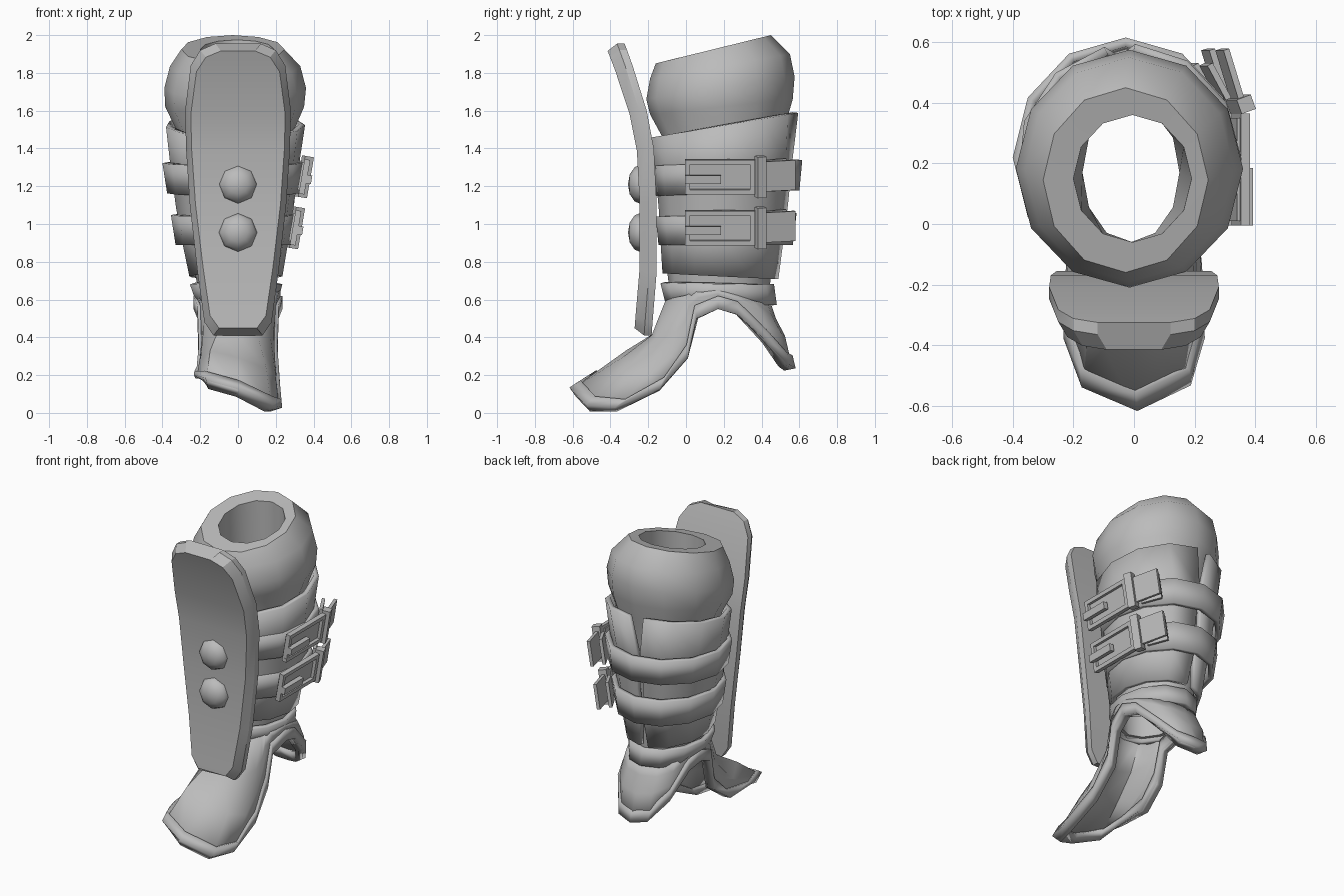
import bpy, bmesh, math
from mathutils import Matrix, Vector

if "Cube" in bpy.data.objects:
    bpy.data.objects.remove(bpy.data.objects["Cube"], do_unlink=True)

grey = bpy.data.materials.new("grey")
grey.use_nodes = True
COLOUR = (0.5, 0.5, 0.5, 1)
grey.diffuse_color = COLOUR
grey.node_tree.nodes["Principled BSDF"].inputs["Base Color"].default_value = COLOUR


def finish(name, bm, thick=0, angle=40):
    """Turn a bmesh into a shaded object, optionally with thickness."""
    bmesh.ops.recalc_face_normals(bm, faces=bm.faces)
    mesh = bpy.data.meshes.new(name)
    bm.to_mesh(mesh)
    bm.free()
    mesh.materials.append(grey)
    obj = bpy.data.objects.new(name, mesh)
    bpy.context.collection.objects.link(obj)
    if thick:
        mod = obj.modifiers.new("thickness", "SOLIDIFY")
        mod.thickness = thick
        mod.offset = 0
        mod.use_even_offset = True
    bpy.ops.object.select_all(action="DESELECT")
    obj.select_set(True)
    bpy.context.view_layer.objects.active = obj
    bpy.ops.object.shade_smooth_by_angle(angle=math.radians(angle))


def loft(name, rows, closed=True, cyclic=False, caps=False, thick=0, angle=40):
    """Skin a list of point rows; closed joins row ends, cyclic joins last to first row."""
    bm = bmesh.new()
    grid = [[bm.verts.new(p) for p in row] for row in rows]
    pairs = list(zip(grid, grid[1:])) + ([(grid[-1], grid[0])] if cyclic else [])
    n = len(grid[0])
    for a, b in pairs:
        for i in range(n if closed else n - 1):
            j = (i + 1) % n
            bm.faces.new((a[i], a[j], b[j], b[i]))
    if caps:
        bm.faces.new(grid[0])
        bm.faces.new(grid[-1])
    finish(name, bm, thick, angle)


def ring(z_front, z_back, front, back, left, right, gap=0, n=12):
    """Tilted oval; a gap opens it at the middle of the back."""
    start = math.radians(95 if gap else 90)
    points = []
    for i in range(n + 1 if gap else n):
        a = start + gap + (math.tau - 2 * gap) * i / n
        y = (front + back) / 2 + (back - front) / 2 * math.sin(a)
        x = (left + right) / 2 + (right - left) / 2 * math.cos(a)
        t = (y - front) / (back - front)
        points.append((x, y, z_front + (z_back - z_front) * t))
    return points


# Padded leg tube with rolled top cuff and open core
loft("leg_tube", [ring(*r) for r in (
    (0.6, 0.6, -0.06, 0.40, -0.17, 0.15),
    (1.875, 1.975, -0.06, 0.36, -0.2, 0.19),
    (1.85, 2.0, -0.16, 0.45, -0.3, 0.245),
    (1.77, 1.9, -0.19, 0.55, -0.36, 0.33),
    (1.66, 1.78, -0.21, 0.575, -0.39, 0.36),
    (1.58, 1.66, -0.19, 0.565, -0.385, 0.35),
    (1.47, 1.54, -0.13, 0.53, -0.33, 0.3),
    (0.75, 0.75, -0.1, 0.45, -0.23, 0.2),
    (0.6, 0.6, -0.08, 0.44, -0.2, 0.18))], cyclic=True)

# Calf wrap, pinched together between its flared slit ends
loft("calf_wrap", [ring(*r) for r in (
    (1.46, 1.59, -0.17, 0.58, -0.37, 0.34, 0.13),
    (1.3, 1.34, -0.15, 0.55, -0.345, 0.31, 0.02),
    (1.08, 1.1, -0.13, 0.525, -0.315, 0.28, 0.06),
    (0.9, 0.9, -0.12, 0.5, -0.28, 0.25, 0.02),
    (0.74, 0.71, -0.11, 0.475, -0.245, 0.22, 0.1))], closed=False, thick=0.03)

# Straps around the wrap
loft("upper_strap", [ring(1.31, 1.34, -0.16, 0.6, -0.385, 0.33),
                     ring(1.15, 1.18, -0.145, 0.585, -0.36, 0.31)], thick=0.03)
loft("lower_strap", [ring(1.04, 1.06, -0.145, 0.57, -0.34, 0.29),
                     ring(0.89, 0.89, -0.13, 0.55, -0.315, 0.265)], thick=0.03)

# Ankle band
loft("ankle_band", [ring(0.69, 0.68, -0.12, 0.45, -0.24, 0.22),
                    ring(0.57, 0.57, -0.09, 0.465, -0.2, 0.19)], thick=0.03)


def box(bm, centre, size, turn=0):
    mat = (Matrix.Translation(centre) @ Matrix.Rotation(turn, 4, "Z")
           @ Matrix.Diagonal((*size, 1)))
    bmesh.ops.create_cube(bm, size=1, matrix=mat)


# Buckles: frame, backing, prong, keeper and two loose strap tails
def buckle(name, x, z):
    bm = bmesh.new()
    for s in (-1, 1):
        box(bm, (0, 0, s * 0.08), (0.03, 0.37, 0.025))
        box(bm, (0, s * 0.172, 0), (0.03, 0.025, 0.17))
    box(bm, (-0.015, 0, 0), (0.02, 0.34, 0.15))
    box(bm, (0.025, -0.09, -0.01), (0.03, 0.19, 0.045))
    box(bm, (0.0, 0.215, 0), (0.05, 0.05, 0.22), 0.35)
    box(bm, (-0.035, 0.31, 0), (0.02, 0.18, 0.16), 0.3)
    box(bm, (-0.085, 0.29, 0), (0.02, 0.13, 0.16), 0.5)
    bm.transform(Matrix.Translation((x, 0.18, z)) @ Matrix.Rotation(0.17, 4, "Y"))
    finish(name, bm, angle=25)


buckle("upper_buckle", 0.352, 1.25)
buckle("lower_buckle", 0.305, 0.98)

# Shin plate with chamfered rim
plate = []
for z, w, y in ((1.955, 0.12, -0.325), (1.92, 0.2, -0.312), (1.84, 0.25, -0.283),
                (1.6, 0.28, -0.208), (1.4, 0.275, -0.17), (1.1, 0.255, -0.155),
                (0.75, 0.215, -0.155), (0.48, 0.178, -0.177), (0.41, 0.13, -0.182)):
    zf = z + (1.18 - z) * 0.05
    plate.append([(-w, y, z), (w, y, z), (w, y - 0.04, z),
                  (w - 0.03, y - 0.09, zf), (0.03 - w, y - 0.09, zf), (-w, y - 0.04, z)])
loft("shin_plate", plate, caps=True, angle=30)

# Domed studs
for name, z in (("upper_stud", 1.21), ("lower_stud", 0.955)):
    bm = bmesh.new()
    bmesh.ops.create_uvsphere(bm, u_segments=8, v_segments=6, radius=0.105)
    bm.transform(Matrix.Translation((0, -0.236, z)) @ Matrix.Diagonal((1, 0.68, 1, 1))
                 @ Matrix.Rotation(math.pi / 2, 4, "X"))
    finish(name, bm, angle=50)

# Foot cover: columns from collar to hem, front toe tongue round to heel flap
half = [
    [(0, -.09, .6), (0, -.17, .4), (0, -.33, .28), (0, -.6, .11)],
    [(.1, -.06, .61), (.1, -.15, .4), (.14, -.31, .27), (.165, -.52, .09)],
    [(.16, .0, .62), (.155, -.05, .43), (.185, -.2, .23), (.205, -.37, .1)],
    [(.17, .03, .63), (.165, .0, .48), (.18, -.08, .31), (.195, -.14, .15)],
    [(.18, .05, .64), (.175, .02, .56), (.175, .0, .44), (.18, .01, .29)],
    [(.2, .09, .64), (.195, .07, .61), (.185, .05, .57), (.185, .06, .5)],
    [(.21, .17, .65), (.21, .17, .63), (.205, .17, .6), (.205, .17, .55)],
    [(.19, .27, .62), (.195, .27, .6), (.19, .27, .57), (.19, .27, .52)],
    [(.165, .35, .59), (.165, .38, .54), (.165, .42, .46), (.16, .42, .37)],
    [(.09, .42, .57), (.1, .44, .51), (.1, .49, .42), (.09, .52, .25)],
    [(0, .44, .56), (0, .46, .5), (0, .51, .4), (0, .55, .23)],
]
mirrored = [[(-x, y, z) for x, y, z in col] for col in half[-2:0:-1]]


def roll(p):
    """Tip the toe towards one side."""
    x, y, z = p
    return Vector((x, y, z - 0.4 * x * min(1, max(0, -y / 0.37))))


columns = [[roll(p) for p in col] for col in half + mirrored]
loft("foot_cover", columns, closed=False, cyclic=True, thick=0.03)

# Raised border along the hem of the foot cover
hem = [[col[3], col[3] + (col[2] - col[3]).normalized() * 0.07] for col in columns]
loft("foot_border", hem, closed=False, cyclic=True, thick=0.06, angle=30)
